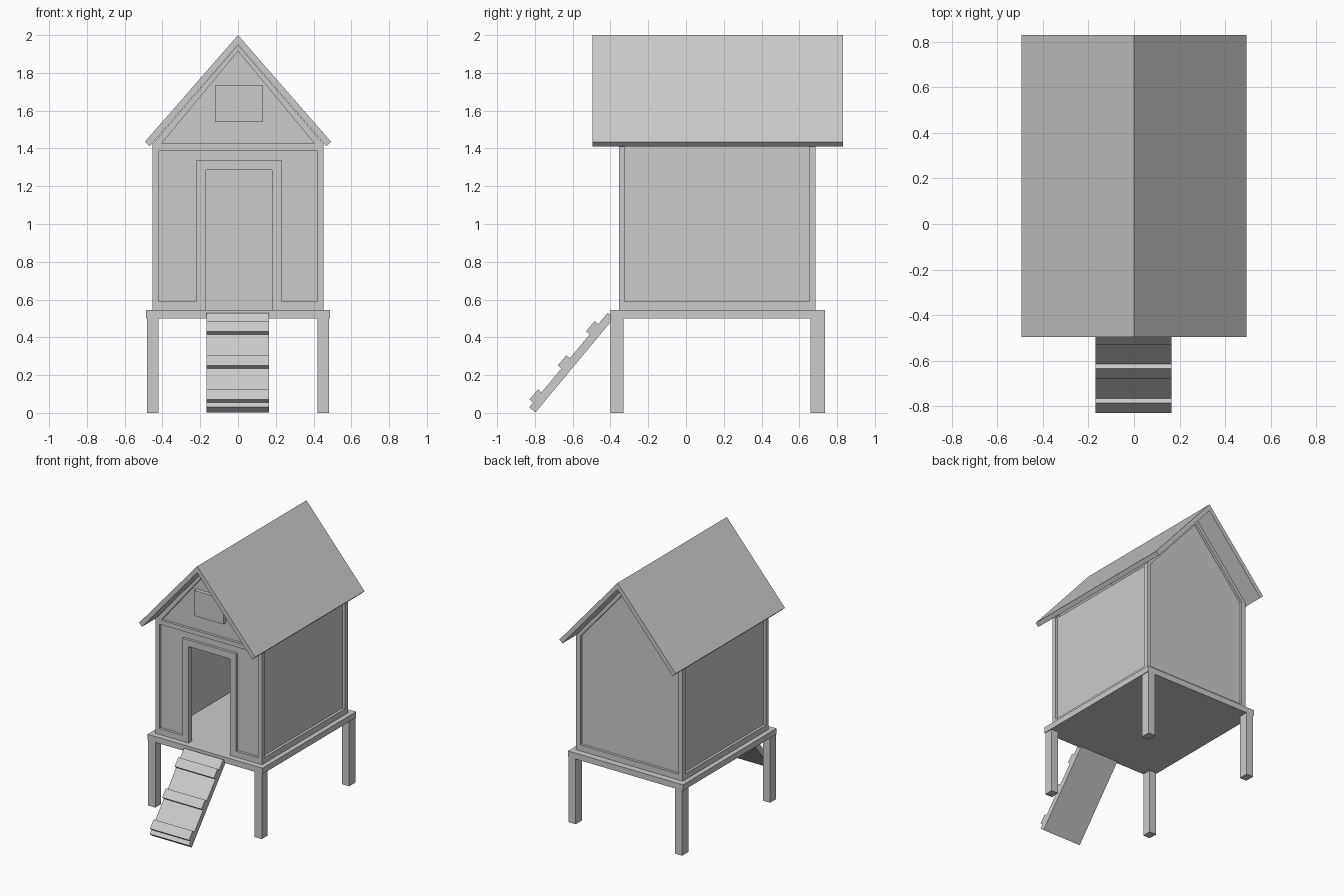
import bpy
import bmesh

cube = bpy.data.objects.get("Cube")
if cube:
    bpy.data.objects.remove(cube, do_unlink=True)

GREY = (0.6, 0.6, 0.6, 1.0)
mat = bpy.data.materials.new("plain_grey")
mat.use_nodes = True
mat.diffuse_color = GREY
mat.node_tree.nodes["Principled BSDF"].inputs["Base Color"].default_value = GREY


def prism(name, outline, axis, start, end):
    """Extrude a flat outline along x (outline is y,z) or y (outline is x,z)."""
    bm = bmesh.new()
    place = (lambda u, v: (start, u, v)) if axis == "x" else (lambda u, v: (u, start, v))
    face = bm.faces.new([bm.verts.new(place(u, v)) for u, v in outline])
    geom = bmesh.ops.extrude_face_region(bm, geom=[face])["geom"]
    moved = [g for g in geom if isinstance(g, bmesh.types.BMVert)]
    d = end - start
    bmesh.ops.translate(bm, verts=moved, vec=(d, 0, 0) if axis == "x" else (0, d, 0))
    bmesh.ops.recalc_face_normals(bm, faces=bm.faces)
    mesh = bpy.data.meshes.new(name)
    bm.to_mesh(mesh)
    bm.free()
    mesh.materials.append(mat)
    obj = bpy.data.objects.new(name, mesh)
    bpy.context.collection.objects.link(obj)
    return obj


def box(name, x, y, z):
    rect = [(x[0], z[0]), (x[1], z[0]), (x[1], z[1]), (x[0], z[1])]
    return prism(name, rect, "y", *y)


def flip(pts, s):
    return [(s * u, v) for u, v in pts]


FLOOR, RAIL, BEAM, EAVE = 0.545, 0.59, 1.39, 1.425
FRONT, BACK, HALF, DEPTH = -0.355, 0.685, 0.452, 0.02
SIDES = ((1, "left"), (-1, "right"))

# Platform and legs
box("platform", (-0.488, 0.488), (-0.40, 0.735), (0.5, FLOOR))
for s, side in SIDES:
    x = sorted((s * 0.422, s * 0.482))
    box(f"front_leg_{side}", x, (-0.40, -0.33), (0, 0.5))
    box(f"back_leg_{side}", x, (0.66, 0.735), (0, 0.5))

# Recessed wall panels, the front one notched for the doorway
inner = HALF - DEPTH
gable = [(inner, FLOOR), (inner, 1.44), (0, 1.945), (-inner, 1.44), (-inner, FLOOR)]
door = [(-0.17, FLOOR), (-0.17, 1.285), (0.18, 1.285), (0.18, FLOOR)]
prism("front_wall", gable + door, "y", FRONT + DEPTH, FRONT + 2 * DEPTH)
prism("back_wall", gable, "y", BACK - 2 * DEPTH, BACK - DEPTH)
for s, side in SIDES:
    x = sorted((s * (inner - DEPTH), s * inner))
    box(f"side_wall_{side}", x, (FRONT + 2 * DEPTH, BACK - 2 * DEPTH), (FLOOR, EAVE))

# Corner posts, sills and sloping gable trim
rake = [(HALF, EAVE), (0, 1.947), (0, 1.915), (0.405, EAVE)]
back_rake = [(HALF, EAVE), (0, 1.947), (0, 1.905), (0.417, EAVE)]
for s, side in SIDES:
    post = sorted((s * 0.417, s * HALF))
    box(f"front_post_{side}", post, (FRONT, FRONT + 0.03), (FLOOR, BEAM))
    box(f"back_post_{side}", post, (BACK - 0.035, BACK), (FLOOR, EAVE))
    sill = sorted((s * inner, s * HALF))
    box(f"side_sill_{side}", sill, (FRONT + 0.03, BACK - 0.035), (FLOOR, RAIL))
    prism(f"front_rake_{side}", flip(rake, s), "y", FRONT, FRONT + DEPTH)
    prism(f"back_rake_{side}", flip(back_rake, s), "y", BACK - DEPTH, BACK)
box("front_beam", (-HALF, HALF), (FRONT, FRONT + 0.03), (BEAM, EAVE))
box("back_sill", (-0.417, 0.417), (BACK - DEPTH, BACK), (FLOOR, RAIL))
box("front_sill_right", (-0.417, -0.223), (FRONT, FRONT + DEPTH), (FLOOR, RAIL))
box("front_sill_left", (0.232, 0.417), (FRONT, FRONT + DEPTH), (FLOOR, RAIL))

# Door frame and gable hatch
frame = [(-0.223, FLOOR), (-0.223, 1.335), (0.232, 1.335), (0.232, FLOOR)]
prism("door_frame", frame + door[::-1], "y", FRONT, FRONT + 2 * DEPTH + 0.002)
box("gable_hatch", (-0.118, 0.132), (FRONT - 0.01, FRONT + DEPTH), (1.54, 1.735))

# Roof slabs meeting at the ridge
slab = [(0.493, 1.435), (0, 2.0), (0, 1.95), (0.468, 1.411)]
for s, side in SIDES:
    prism(f"roof_{side}", flip(slab, s), "y", -0.495, 0.83)

# Ramp plank with cleats, laid out along the slope
def on_ramp(s, n):
    return (-0.83 + 0.639 * s - 0.769 * n, 0.03 + 0.769 * s + 0.639 * n)


def ramp_part(name, s0, s1, n0, n1):
    pts = [on_ramp(s0, n0), on_ramp(s1, n0), on_ramp(s1, n1), on_ramp(s0, n1)]
    prism(name, pts, "x", -0.168, 0.165)


ramp_part("ramp_plank", 0, 0.65, -0.043, 0)
for i in range(3):
    start = 0.032 + 0.235 * i
    ramp_part(f"ramp_cleat_{i + 1}", start, start + 0.07, 0, 0.025)
